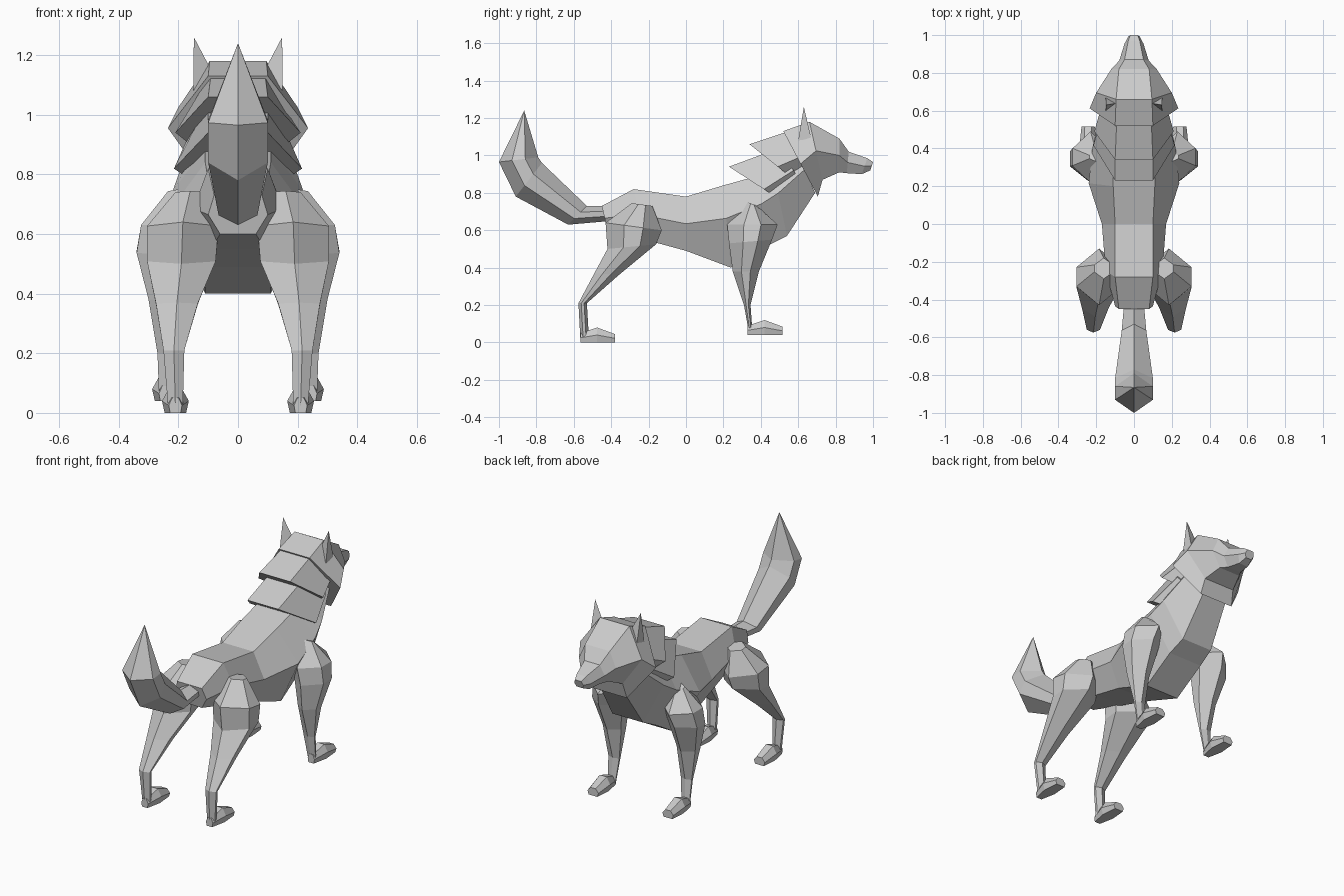
import bpy, bmesh

cube = bpy.data.objects.get("Cube")
if cube:
    bpy.data.objects.remove(cube)

grey = bpy.data.materials.new("plain grey")
grey.use_nodes = True
COLOUR = (0.6, 0.6, 0.6, 1)
grey.diffuse_color = COLOUR
grey.node_tree.nodes["Principled BSDF"].inputs["Base Color"].default_value = COLOUR


def ring(a, b, section, cx=0):
    """Closed cross-section strung between side points a and b (y, z);
    section lists (half width, fraction of the way from a to b)."""
    def pt(x, f):
        return (cx + x, a[0] + (b[0] - a[0]) * f, a[1] + (b[1] - a[1]) * f)
    return [pt(w, f) for w, f in section] + [pt(-w, f) for w, f in reversed(section)]


def flat(top, mid, bottom, f=0.5):
    return [(top, 0), (mid, f), (bottom, 1)]


def pointed(w):
    return [(0, 0), (w, 0.33), (w, 0.67), (0, 1)]


def loft(name, rings, mirror=False):
    """Skin the rings into one closed, flat-shaded object."""
    bm = bmesh.new()
    loops = [[bm.verts.new((-x if mirror else x, y, z)) for x, y, z in r] for r in rings]
    for lo, hi in zip(loops, loops[1:]):
        for i in range(len(lo)):
            j = (i + 1) % len(lo)
            bm.faces.new((lo[i], lo[j], hi[j], hi[i]))
    bm.faces.new(loops[0])
    bm.faces.new(loops[-1])
    bmesh.ops.remove_doubles(bm, verts=bm.verts, dist=0.0005)
    bmesh.ops.recalc_face_normals(bm, faces=bm.faces)
    mesh = bpy.data.meshes.new(name)
    bm.to_mesh(mesh)
    bm.free()
    mesh.materials.append(grey)
    obj = bpy.data.objects.new(name, mesh)
    bpy.context.collection.objects.link(obj)
    return obj


# Torso and neck, rump to throat
loft("body", [
    ring((-0.45, 0.73), (-0.42, 0.60), flat(0.08, 0.10, 0.06)),
    ring((-0.28, 0.82), (-0.22, 0.55), flat(0.10, 0.15, 0.09)),
    ring((0.0, 0.78), (0.0, 0.49), flat(0.10, 0.17, 0.11)),
    ring((0.20, 0.84), (0.24, 0.40), flat(0.11, 0.24, 0.11, 0.4)),
    ring((0.38, 0.89), (0.44, 0.52), flat(0.11, 0.22, 0.11, 0.4)),
    ring((0.46, 0.95), (0.54, 0.57), flat(0.10, 0.20, 0.10, 0.4)),
    ring((0.58, 1.05), (0.69, 0.80), flat(0.08, 0.15, 0.08)),
])

# Layered ruff of fur on the neck
loft("lower_mane", [
    ring((0.23, 0.94), (0.57, 0.72), flat(0.10, 0.215, 0.06, 0.55)),
    ring((0.50, 1.04), (0.65, 0.80), flat(0.10, 0.17, 0.05)),
])
loft("upper_mane", [
    ring((0.34, 1.06), (0.64, 0.82), flat(0.10, 0.21, 0.06)),
    ring((0.58, 1.14), (0.68, 0.86), flat(0.09, 0.17, 0.05)),
])

# Head with cheek ruff, brow and muzzle
loft("head", [
    ring((0.52, 1.13), (0.705, 0.78), flat(0.10, 0.235, 0.11)),
    ring((0.66, 1.18), (0.73, 0.87), flat(0.095, 0.20, 0.10)),
    ring((0.82, 1.09), (0.82, 0.91), flat(0.08, 0.12, 0.07)),
    ring((0.87, 1.02), (0.86, 0.905), flat(0.05, 0.078, 0.045)),
    ring((0.97, 0.985), (0.94, 0.90), flat(0.03, 0.05, 0.03)),
    ring((1.0, 0.965), (0.985, 0.92), flat(0.02, 0.03, 0.02)),
])

# Bushy upturned tail
loft("tail", [
    ring((-0.40, 0.73), (-0.40, 0.65), pointed(0.05)),
    ring((-0.53, 0.73), (-0.63, 0.63), pointed(0.065)),
    ring((-0.77, 0.96), (-0.91, 0.78), pointed(0.10)),
    ring((-0.79, 0.99), (-1.0, 0.965), pointed(0.10)),
    ring((-0.865, 1.24), (-0.865, 1.24), pointed(0)),
])


def leg(name, stations, mirror):
    loft(name, [ring(a, b, pointed(w), cx) for a, b, cx, w in stations], mirror)


def paw(name, heel, floor, cx, mirror):
    """Wedge paw: narrow heel, raised knuckle, blunt toe."""
    parts = ((0, 0.05, 0.022), (0.09, 0.08, 0.045), (0.185, 0.045, 0.035))
    loft(name, [ring((heel + dy, floor + h), (heel + dy, floor),
                     flat(w * 0.5, w, w * 0.8), cx) for dy, h, w in parts], mirror)


# Stations: rear edge, front edge, centre x, half width
HIND = [
    ((-0.29, 0.745), (-0.18, 0.73), 0.16, 0.05),
    ((-0.43, 0.64), (-0.13, 0.60), 0.185, 0.12),
    ((-0.42, 0.50), (-0.16, 0.525), 0.19, 0.115),
    ((-0.49, 0.37), (-0.36, 0.36), 0.205, 0.07),
    ((-0.575, 0.21), (-0.53, 0.21), 0.215, 0.035),
    ((-0.565, 0.02), (-0.52, 0.04), 0.21, 0.025),
]
FORE = [
    ((0.33, 0.75), (0.38, 0.73), 0.20, 0.035),
    ((0.22, 0.63), (0.49, 0.63), 0.23, 0.095),
    ((0.23, 0.53), (0.46, 0.55), 0.245, 0.095),
    ((0.25, 0.38), (0.39, 0.38), 0.24, 0.06),
    ((0.31, 0.20), (0.345, 0.20), 0.235, 0.035),
    ((0.335, 0.06), (0.355, 0.06), 0.24, 0.025),
]

for side, mirror in (("left", False), ("right", True)):
    leg(side + "_hind_leg", HIND, mirror)
    leg(side + "_front_leg", FORE, mirror)
    paw(side + "_hind_paw", -0.565, 0.0, 0.21, mirror)
    paw(side + "_front_paw", 0.33, 0.04, 0.243, mirror)
    # Pointed ear: triangular base drawn up to a tip
    tip = (0.148, 0.63, 1.26)
    loft(side + "_ear", [[(0.09, 0.64, 1.15), (0.15, 0.60, 1.08), (0.15, 0.67, 1.09)],
                         [tip] * 3], mirror)
